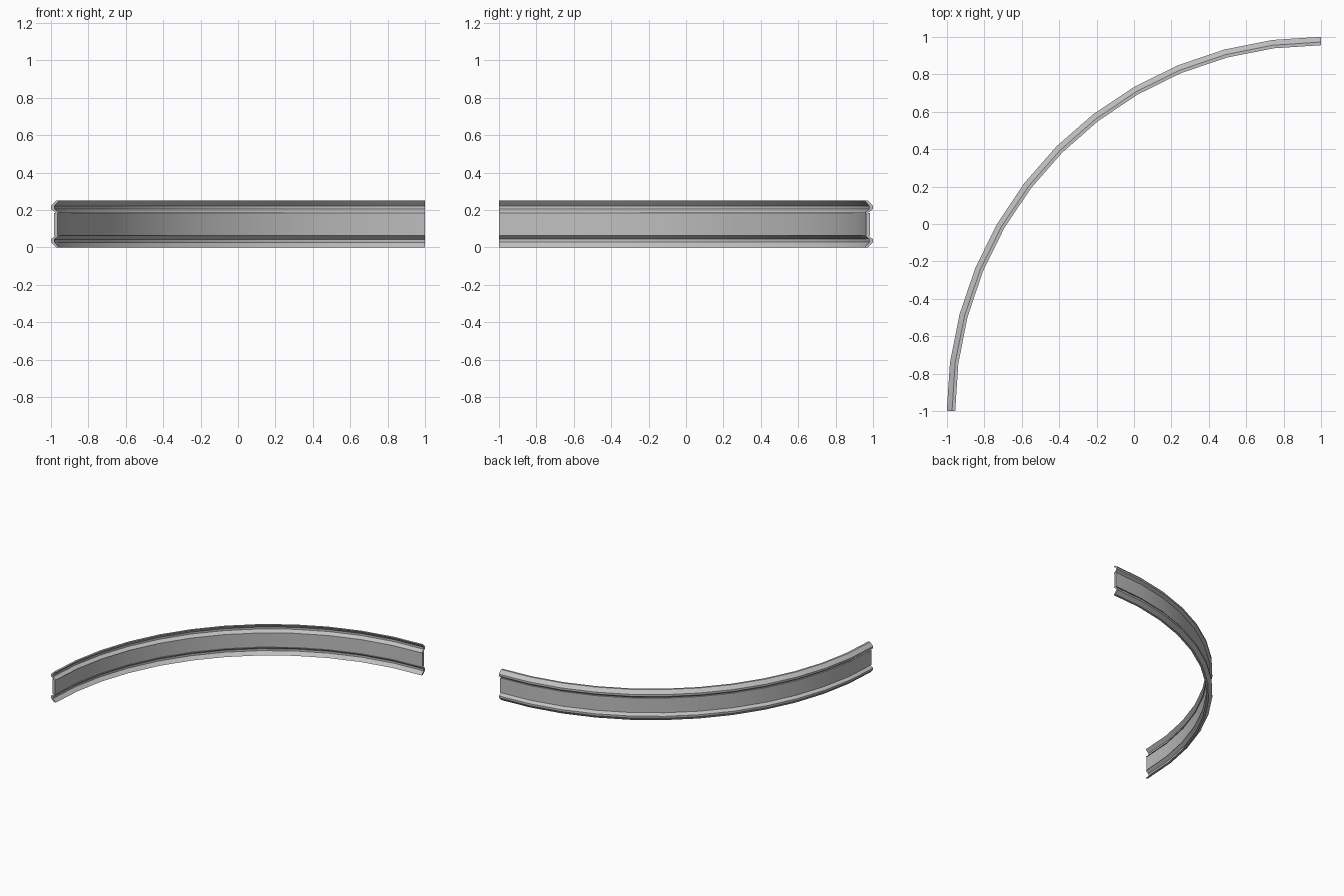
import bpy, bmesh, math

old = bpy.data.objects.get("Cube")
if old:
    bpy.data.objects.remove(old, do_unlink=True)

SEGMENTS = 12
HEIGHT = 0.25

steel = bpy.data.materials.new("galvanised_grey")
steel.use_nodes = True
GREY = (0.53, 0.53, 0.53, 1)
steel.diffuse_color = GREY
steel.node_tree.nodes["Principled BSDF"].inputs["Base Color"].default_value = GREY


def sweep(name, profile):
    """Sweep a closed (radius, z) profile through a quarter circle."""
    bm = bmesh.new()
    rings = []
    for i in range(SEGMENTS + 1):
        a = math.pi / 2 * (1 + i / SEGMENTS)
        rings.append([bm.verts.new((1 + r * math.cos(a), -1 + r * math.sin(a), z))
                      for r, z in profile])
    n = len(profile)
    for a, b in zip(rings, rings[1:]):
        for j in range(n):
            k = (j + 1) % n
            bm.faces.new((a[j], a[k], b[k], b[j]))
    bm.faces.new(rings[0])
    bm.faces.new(rings[-1])
    bmesh.ops.recalc_face_normals(bm, faces=bm.faces)
    mesh = bpy.data.meshes.new(name)
    bm.to_mesh(mesh)
    bm.free()
    mesh.materials.append(steel)
    obj = bpy.data.objects.new(name, mesh)
    bpy.context.collection.objects.link(obj)
    bpy.ops.object.select_all(action='DESELECT')
    obj.select_set(True)
    bpy.context.view_layer.objects.active = obj
    bpy.ops.object.shade_smooth_by_angle(angle=math.radians(25))
    return obj


# Folded channel, bulging towards the outside of the bend
outer = [(1.972, 0), (2.0, 0.028), (2.0, 0.044), (1.972, 0.065)]
inner = [(1.955, 0.065), (1.98, 0.044), (1.98, 0.028), (1.955, 0)]
lower = outer + inner
upper = [(r, HEIGHT - z) for r, z in lower]
sweep("lower_channel", lower)
sweep("upper_channel", upper)

# Flat plate joining the two channels
sweep("centre_web", [(1.963, 0.065), (1.983, 0.065),
                     (1.983, HEIGHT - 0.065), (1.963, HEIGHT - 0.065)])
